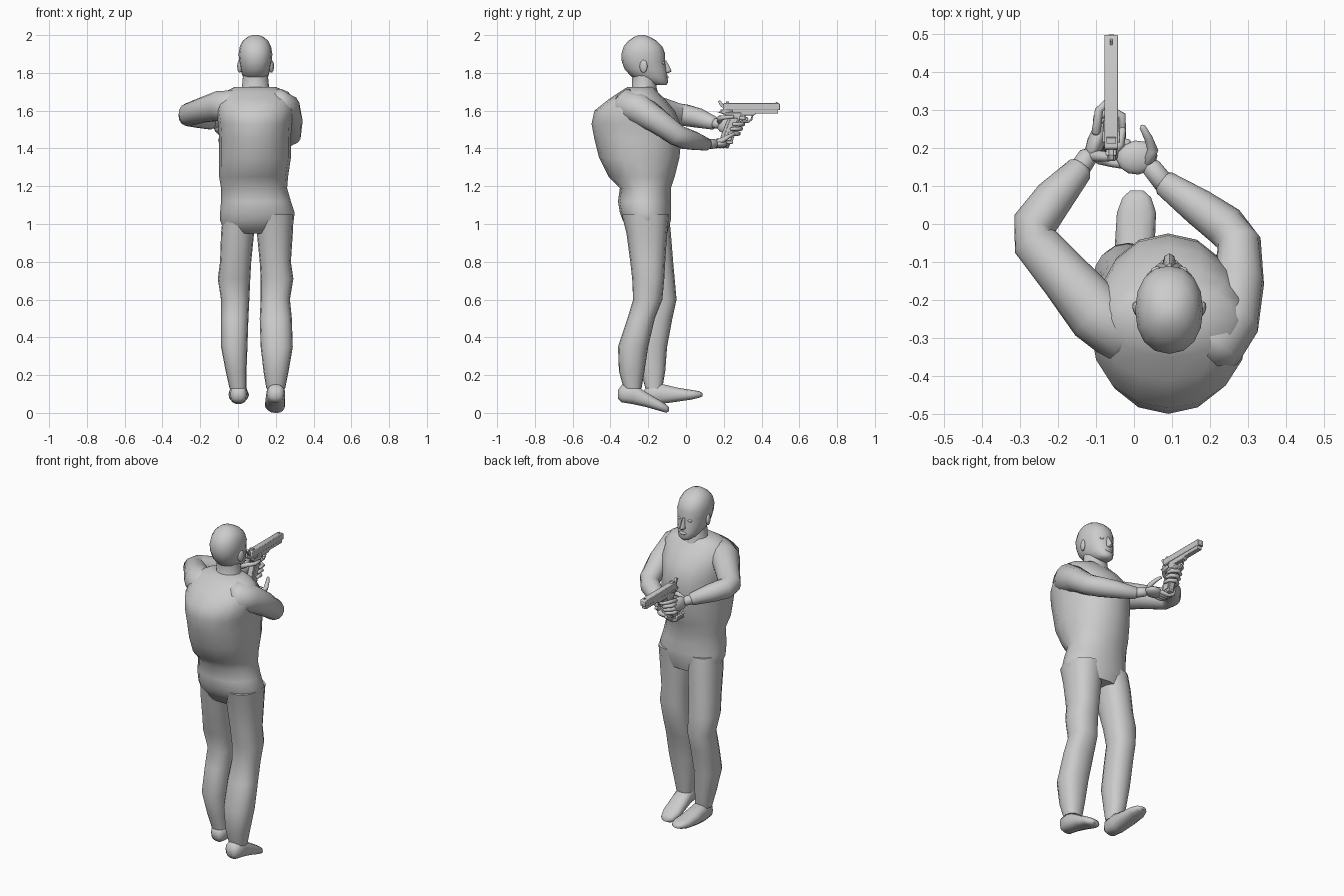
import bpy, bmesh, math
from mathutils import Vector


def finish(name, bm, angle=60):
    bmesh.ops.recalc_face_normals(bm, faces=bm.faces)
    me = bpy.data.meshes.new(name)
    bm.to_mesh(me)
    bm.free()
    for p in me.polygons:
        p.use_smooth = True
    me.set_sharp_from_angle(angle=math.radians(angle))
    ob = bpy.data.objects.new(name, me)
    bpy.context.collection.objects.link(ob)
    return ob


def loft(name, rings, angle=60):
    bm = bmesh.new()
    loops = [[bm.verts.new(p) for p in r] for r in rings]
    n = len(loops[0])
    for a, b in zip(loops, loops[1:]):
        for i in range(n):
            bm.faces.new((a[i], a[(i + 1) % n], b[(i + 1) % n], b[i]))
    bm.faces.new(loops[0])
    bm.faces.new(loops[-1])
    return finish(name, bm, angle)


def oval(u0, u1, v0, v1, n=16, power=2.0):
    out = []
    for i in range(n):
        a = 2 * math.pi * i / n
        c, s = math.cos(a), math.sin(a)
        u = math.copysign(abs(c) ** (2 / power), c)
        v = math.copysign(abs(s) ** (2 / power), s)
        out.append(((u0 + u1) / 2 + u * (u1 - u0) / 2, (v0 + v1) / 2 + v * (v1 - v0) / 2))
    return out


def stack(name, rows, power=2.0, n=16):
    """Upright loft: rows are (z, x0, x1, y0, y1)."""
    return loft(name, [[(x, y, r[0]) for x, y in oval(*r[1:5], n, power)] for r in rows])


def tube(name, path, n=12):
    """Limb or finger: path rows are (x, y, z, radius), with rounded ends."""
    pts = [Vector(p[:3]) for p in path]
    rings = []
    for i, p in enumerate(pts):
        t = (pts[min(i + 1, len(pts) - 1)] - pts[max(i - 1, 0)]).normalized()
        ref = Vector((0, 0, 1)) if abs(t.z) < 0.9 else Vector((1, 0, 0))
        u = t.cross(ref).normalized()
        v = u.cross(t)
        r = path[i][3]
        ring = lambda c, q: [c + (u * math.cos(2 * math.pi * k / n) + v * math.sin(2 * math.pi * k / n)) * q for k in range(n)]
        if i == 0:
            rings.append(ring(p - t * r * 0.45, r * 0.6))
        rings.append(ring(p, r))
        if i == len(pts) - 1:
            rings.append(ring(p + t * r * 0.45, r * 0.6))
    return loft(name, rings)


def ball(name, c, s, rot=0):
    bm = bmesh.new()
    bmesh.ops.create_uvsphere(bm, u_segments=12, v_segments=8, radius=1)
    ob = finish(name, bm)
    ob.location, ob.scale, ob.rotation_euler = c, s, (0, 0, rot)
    return ob


def plate(name, prof, half, x=-0.06, bevel=0.003):
    """Side profile (y, z) extruded across x."""
    bm = bmesh.new()
    f = bm.faces.new([bm.verts.new((x - half, y, z)) for y, z in prof])
    ext = bmesh.ops.extrude_face_region(bm, geom=[f])
    for v in ext["geom"]:
        if isinstance(v, bmesh.types.BMVert):
            v.co.x += 2 * half
    ob = finish(name, bm, 30)
    if bevel:
        m = ob.modifiers.new("edge", "BEVEL")
        m.width, m.segments = bevel, 2
    return ob


# torso with a hunched, slightly pointed upper back
stack("torso", [
    (0.95, -0.07, 0.26, -0.29, -0.10), (1.02, -0.095, 0.295, -0.335, -0.08),
    (1.06, -0.095, 0.30, -0.35, -0.08), (1.12, -0.09, 0.28, -0.36, -0.08),
    (1.19, -0.09, 0.26, -0.35, -0.08), (1.25, -0.10, 0.265, -0.41, -0.06),
    (1.35, -0.10, 0.28, -0.46, -0.035), (1.45, -0.10, 0.28, -0.485, -0.025),
    (1.53, -0.105, 0.285, -0.50, -0.03), (1.60, -0.115, 0.30, -0.485, -0.06),
    (1.66, -0.105, 0.295, -0.41, -0.11), (1.70, -0.07, 0.265, -0.35, -0.15),
    (1.725, -0.02, 0.20, -0.31, -0.17)], 2.1)

# legs
stack("left_leg", [
    (1.05, -0.08, 0.10, -0.31, -0.09), (0.95, -0.09, 0.085, -0.29, -0.08),
    (0.80, -0.095, 0.07, -0.26, -0.068), (0.71, -0.107, 0.065, -0.235, -0.06),
    (0.60, -0.09, 0.06, -0.21, -0.05), (0.50, -0.09, 0.055, -0.235, -0.072),
    (0.35, -0.09, 0.05, -0.265, -0.10), (0.22, -0.065, 0.045, -0.24, -0.11),
    (0.13, -0.045, 0.045, -0.215, -0.125)], 2.3)
stack("right_leg", [
    (1.05, 0.10, 0.295, -0.34, -0.09), (0.95, 0.10, 0.29, -0.315, -0.10),
    (0.80, 0.115, 0.28, -0.295, -0.11), (0.71, 0.12, 0.293, -0.285, -0.115),
    (0.60, 0.12, 0.275, -0.28, -0.125), (0.50, 0.115, 0.285, -0.31, -0.165),
    (0.35, 0.12, 0.29, -0.36, -0.20), (0.22, 0.135, 0.268, -0.355, -0.22),
    (0.13, 0.15, 0.25, -0.33, -0.235)], 2.3)

# feet: rows are (y, x0, x1, z0, z1)
for name, rows in (
    ("left_foot", [(-0.222, -0.02, 0.03, 0.075, 0.12), (-0.20, -0.04, 0.045, 0.052, 0.145),
                   (-0.13, -0.045, 0.05, 0.047, 0.155), (-0.05, -0.05, 0.055, 0.058, 0.135),
                   (0.03, -0.045, 0.058, 0.07, 0.122), (0.07, -0.03, 0.045, 0.08, 0.115),
                   (0.088, -0.01, 0.025, 0.088, 0.105)]),
    ("right_foot", [(-0.36, 0.175, 0.225, 0.075, 0.12), (-0.34, 0.155, 0.245, 0.055, 0.15),
                    (-0.28, 0.15, 0.25, 0.045, 0.155), (-0.21, 0.145, 0.25, 0.03, 0.11),
                    (-0.14, 0.143, 0.25, 0.01, 0.068), (-0.105, 0.16, 0.24, 0.0, 0.045),
                    (-0.09, 0.18, 0.222, 0.008, 0.03)])):
    loft(name, [[(x, r[0], z) for x, z in oval(*r[1:], 14, 2.5)] for r in rows])

# neck and head
stack("neck", [(1.67, 0.0, 0.18, -0.32, -0.14), (1.72, 0.02, 0.165, -0.285, -0.155),
               (1.77, 0.025, 0.16, -0.285, -0.16), (1.83, 0.03, 0.155, -0.28, -0.17)])
stack("head", [
    (1.735, 0.065, 0.12, -0.16, -0.105), (1.75, 0.045, 0.14, -0.21, -0.095),
    (1.78, 0.025, 0.16, -0.29, -0.098), (1.82, 0.013, 0.172, -0.325, -0.102),
    (1.86, 0.007, 0.178, -0.34, -0.11), (1.90, 0.003, 0.182, -0.342, -0.11),
    (1.94, 0.01, 0.175, -0.33, -0.125), (1.97, 0.025, 0.16, -0.305, -0.155),
    (1.99, 0.05, 0.135, -0.275, -0.19), (2.0, 0.075, 0.11, -0.25, -0.22)], 2.2)
loft("nose", [[(0.093 + x, y, z) for x, y in oval(-w, w, -0.13, y1, 8)]
              for z, w, y1 in ((1.80, 0.012, -0.09), (1.808, 0.018, -0.077),
                               (1.82, 0.014, -0.08), (1.865, 0.008, -0.104))])
ball("lips", (0.093, -0.102, 1.777), (0.024, 0.01, 0.009))
for side, s in (("left", -1), ("right", 1)):
    ball(side + "_ear", (0.093 + s * 0.084, -0.225, 1.835), (0.012, 0.022, 0.034), -s * 0.35)
    ball(side + "_eye", (0.093 + s * 0.033, -0.122, 1.852), (0.015, 0.01, 0.008))

# arms
tube("left_arm", [(-0.02, -0.29, 1.625, 0.085), (-0.10, -0.235, 1.625, 0.08),
                  (-0.18, -0.14, 1.605, 0.068), (-0.262, -0.045, 1.58, 0.06),
                  (-0.262, 0.0, 1.575, 0.058), (-0.21, 0.07, 1.56, 0.052),
                  (-0.142, 0.145, 1.535, 0.036)], 14)
tube("right_arm", [(0.20, -0.32, 1.63, 0.088), (0.25, -0.25, 1.61, 0.083),
                   (0.275, -0.15, 1.545, 0.068), (0.277, -0.05, 1.47, 0.058),
                   (0.24, -0.005, 1.452, 0.056), (0.17, 0.045, 1.44, 0.049),
                   (0.08, 0.108, 1.422, 0.034)], 14)

# left hand, wrapped round the grip
tube("left_wrist", [(-0.15, 0.135, 1.535, 0.028), (-0.12, 0.18, 1.53, 0.026)])
ball("left_palm", (-0.10, 0.215, 1.52), (0.024, 0.055, 0.042), -0.35)
for i in range(3):
    z, dy = 1.532 - 0.025 * i, -0.012 * i
    tube("left_finger", [(-0.098, 0.23 + dy, z, 0.012), (-0.096, 0.28 + dy, z, 0.012),
                         (-0.065, 0.302 + dy, z - 0.003, 0.012), (-0.032, 0.285 + dy, z - 0.004, 0.011),
                         (-0.03, 0.25 + dy, z - 0.004, 0.009)], 8)
tube("left_index_finger", [(-0.10, 0.24, 1.552, 0.012), (-0.092, 0.30, 1.56, 0.011),
                           (-0.07, 0.322, 1.556, 0.009), (-0.05, 0.322, 1.553, 0.008)], 8)
tube("left_thumb", [(-0.11, 0.18, 1.54, 0.016), (-0.07, 0.178, 1.56, 0.014),
                    (-0.035, 0.21, 1.565, 0.011), (-0.03, 0.25, 1.568, 0.009)], 8)

# right hand, cupped under the grip
tube("right_wrist", [(0.085, 0.10, 1.423, 0.028), (0.045, 0.15, 1.425, 0.026)])
ball("right_palm", (0.008, 0.175, 1.425), (0.054, 0.045, 0.024), 0.1)
for i in range(4):
    y = 0.155 + 0.019 * i
    tube("right_finger", [(-0.015, y, 1.42, 0.012), (-0.06, y + 0.006, 1.411, 0.011),
                          (-0.092, y + 0.012, 1.425, 0.01), (-0.098, y + 0.014, 1.45, 0.008)], 8)
tube("right_thumb", [(0.035, 0.165, 1.43, 0.018), (0.05, 0.195, 1.445, 0.014),
                     (0.037, 0.228, 1.465, 0.011), (0.022, 0.256, 1.478, 0.008)], 8)

# pistol
plate("pistol_slide", [(0.195, 1.603), (0.498, 1.603), (0.498, 1.636), (0.49, 1.64),
                       (0.20, 1.64), (0.195, 1.63)], 0.018)
plate("pistol_frame", [(0.18, 1.608), (0.19, 1.585), (0.22, 1.575), (0.36, 1.575),
                       (0.37, 1.584), (0.488, 1.584), (0.488, 1.606), (0.19, 1.606)], 0.015)
plate("pistol_grip", [(0.205, 1.59), (0.295, 1.59), (0.285, 1.56), (0.245, 1.43),
                      (0.178, 1.43), (0.185, 1.47), (0.222, 1.56)], 0.016)
plate("grip_panels", [(0.235, 1.56), (0.275, 1.56), (0.238, 1.44), (0.192, 1.44)], 0.021)
plate("grip_base", [(0.172, 1.424), (0.248, 1.424), (0.25, 1.436), (0.176, 1.436)], 0.017)
plate("hammer", [(0.198, 1.61), (0.198, 1.632), (0.182, 1.655), (0.168, 1.65), (0.182, 1.625)], 0.007, bevel=0.001)
plate("grip_tang", [(0.165, 1.592), (0.21, 1.60), (0.225, 1.575), (0.20, 1.58)], 0.011, bevel=0.002)
plate("front_sight", [(0.468, 1.638), (0.488, 1.638), (0.482, 1.648)], 0.003, bevel=0)
plate("rear_sight", [(0.212, 1.638), (0.23, 1.638), (0.226, 1.649), (0.212, 1.649)], 0.012, bevel=0)
plate("trigger", [(0.308, 1.578), (0.318, 1.578), (0.32, 1.55), (0.314, 1.55)], 0.004, bevel=0)
tube("trigger_guard", [(0.0 - 0.06, y, z, 0.0055) for y, z in
                       ((0.285, 1.55), (0.30, 1.541), (0.33, 1.541), (0.346, 1.553), (0.352, 1.577))], 8)
tube("muzzle", [(-0.06, 0.45, 1.618, 0.011), (-0.06, 0.494, 1.618, 0.011)], 12)
for x in (-0.079, -0.041):
    plate("safety_lever", [(0.215, 1.59), (0.245, 1.593), (0.245, 1.603), (0.215, 1.603)], 0.004, x, 0.001)
